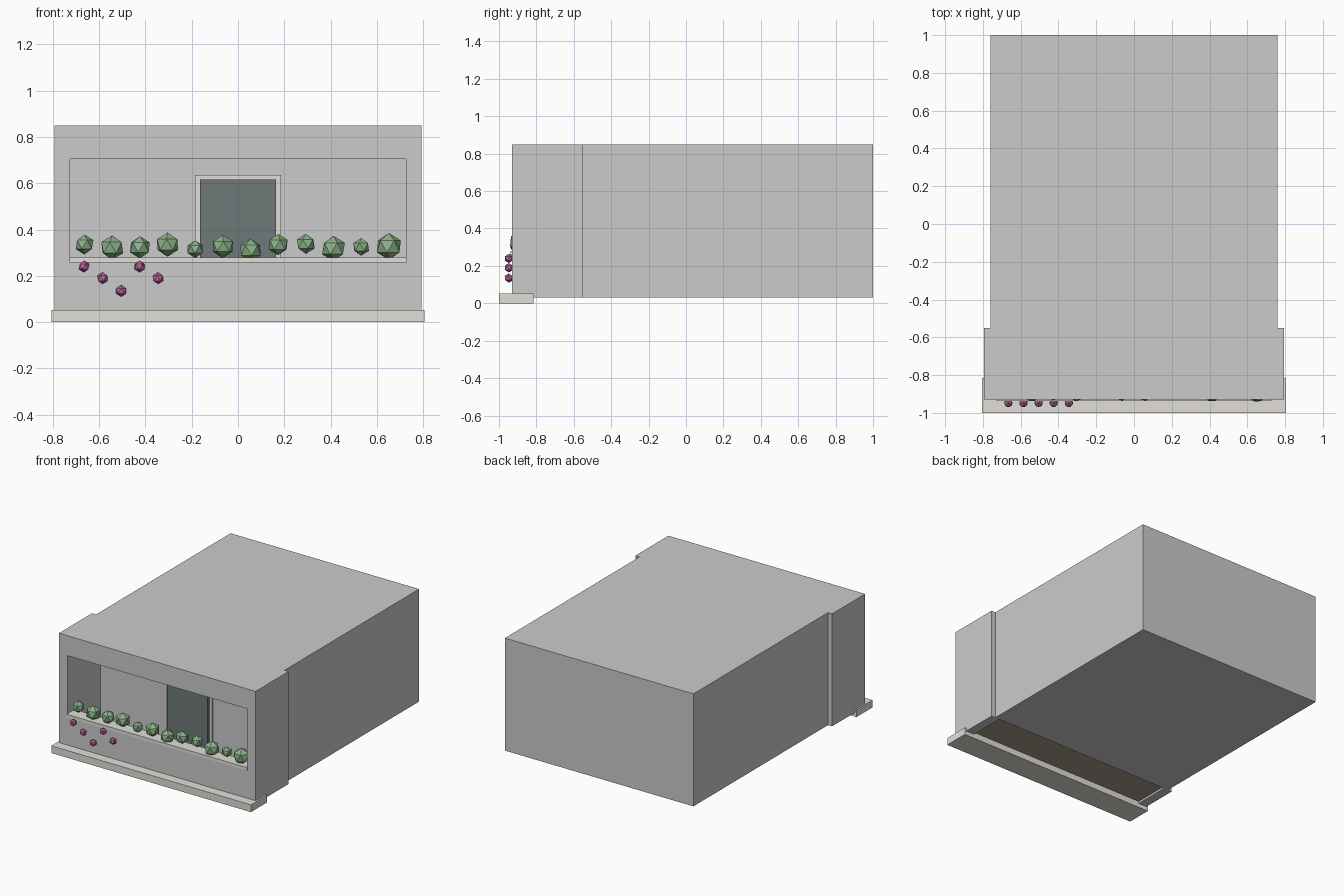
import bpy
import bmesh

if "Cube" in bpy.data.objects:
    bpy.data.objects.remove(bpy.data.objects["Cube"])


def material(name, rgb):
    m = bpy.data.materials.new(name)
    m.diffuse_color = (*rgb, 1)
    m.use_nodes = True
    m.node_tree.nodes["Principled BSDF"].inputs["Base Color"].default_value = m.diffuse_color
    return m


STONE = material("stone", (0.76, 0.74, 0.69))
GLASS = material("dark_glass", (0.16, 0.19, 0.19))
WOOD = material("brown_floor", (0.40, 0.34, 0.26))
LEAF = material("leaf_green", (0.26, 0.45, 0.25))
PETAL = material("petal_purple", (0.55, 0.14, 0.38))


def finish(name, bm, mat=None):
    bmesh.ops.recalc_face_normals(bm, faces=bm.faces)
    mesh = bpy.data.meshes.new(name)
    bm.to_mesh(mesh)
    bm.free()
    ob = bpy.data.objects.new(name, mesh)
    bpy.context.collection.objects.link(ob)
    if mat:
        mesh.materials.append(mat)
    return ob


def prism(name, half_x, profile, mat=None):
    """Extrude a (y, z) profile symmetrically along x."""
    bm = bmesh.new()
    face = bm.faces.new([bm.verts.new((-half_x, y, z)) for y, z in profile])
    ext = bmesh.ops.extrude_face_region(bm, geom=[face])
    verts = [v for v in ext["geom"] if isinstance(v, bmesh.types.BMVert)]
    bmesh.ops.translate(bm, verts=verts, vec=(2 * half_x, 0, 0))
    return finish(name, bm, mat)


def box(name, half_x, y0, y1, z0, z1, mat=None):
    return prism(name, half_x, [(y0, z0), (y1, z0), (y1, z1), (y0, z1)], mat)


def ball(name, radius, loc, mat, turn=0):
    bm = bmesh.new()
    bmesh.ops.create_icosphere(bm, subdivisions=1, radius=radius)
    ob = finish(name, bm, mat)
    ob.location = loc
    ob.rotation_euler.z = turn
    return ob


# Building body and the wider balcony block in front of it
box("main_body", 0.76, -0.55, 1.0, 0.03, 0.85)
front = box("balcony_block", 0.793, -0.93, -0.55, 0.03, 0.85)

# Hollow out the balcony, leaving parapet, side walls and roof
cutter = prism("balcony_cutter", 0.725, [
    (-1.05, 0.26), (-0.85, 0.26), (-0.85, -0.1),
    (-0.45, -0.1), (-0.45, 0.705), (-1.05, 0.705)])
cutter.hide_render = True
cutter.hide_viewport = True
cut = front.modifiers.new("opening", 'BOOLEAN')
cut.operation = 'DIFFERENCE'
cut.solver = 'EXACT'
cut.object = cutter

# Floor, base course and parapet cap
box("balcony_floor", 0.725, -0.85, -0.55, 0.045, 0.07, WOOD)
box("base_course", 0.805, -1.0, -0.815, 0.0, 0.053, STONE)
box("parapet_cap", 0.728, -0.937, -0.845, 0.257, 0.28, STONE)

# Balcony door standing proud of its frame
box("door_frame", 0.185, -0.565, -0.54, 0.07, 0.635, STONE)
box("door_panel", 0.164, -0.585, -0.55, 0.07, 0.616, GLASS)

# Row of shrubs along the parapet: radius, height
shrubs = [(.043, .335), (.053, .322), (.048, .323), (.052, .335),
          (.038, .315), (.050, .327), (.050, .310), (.046, .335),
          (.043, .338), (.055, .318), (.038, .325), (.058, .327)]
for i, (r, z) in enumerate(shrubs):
    ball(f"shrub_{i + 1}", r, (-0.663 + i * 0.1195, -0.89, z), LEAF, i * 0.7)

# Hanging flowers on the parapet face
for i, z in enumerate((.24, .19, .135, .24, .19)):
    ball(f"flower_{i + 1}", 0.025, (-0.665 + i * 0.08, -0.947, z), PETAL, i * 0.5)
